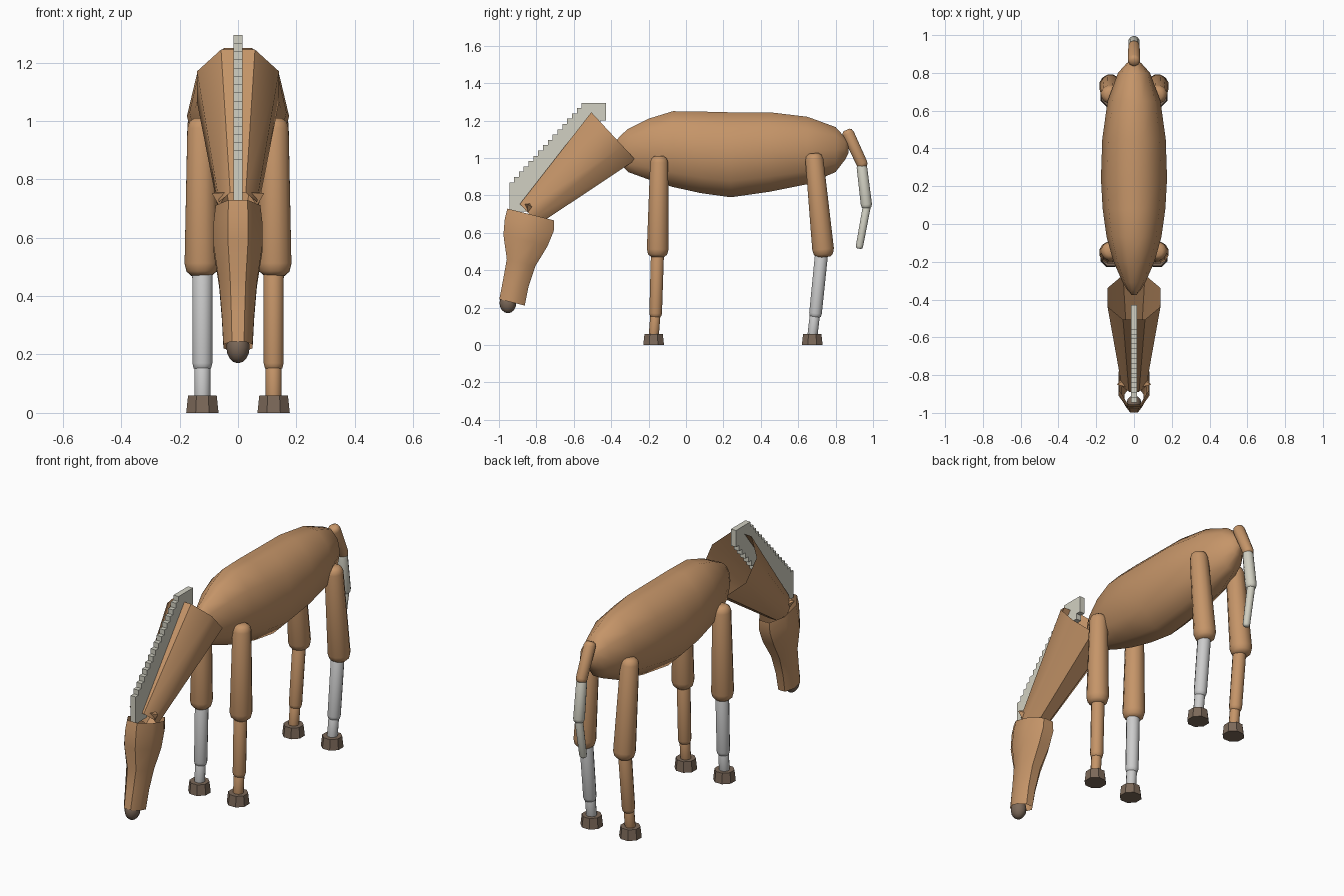
import bpy, bmesh
from math import sin, cos, pi
from mathutils import Vector

if "Cube" in bpy.data.objects:
    bpy.data.objects.remove(bpy.data.objects["Cube"])


def mat(name, col):
    m = bpy.data.materials.new(name)
    m.diffuse_color = (*col, 1)
    m.use_nodes = True
    m.node_tree.nodes["Principled BSDF"].inputs["Base Color"].default_value = m.diffuse_color
    return m


COAT = mat("coat", (0.56, 0.30, 0.14))
HAIR = mat("hair", (0.64, 0.63, 0.54))
HORN = mat("horn", (0.20, 0.14, 0.10))


def finish(name, bm, material, smooth=True):
    bmesh.ops.recalc_face_normals(bm, faces=bm.faces)
    me = bpy.data.meshes.new(name)
    bm.to_mesh(me)
    bm.free()
    ob = bpy.data.objects.new(name, me)
    bpy.context.collection.objects.link(ob)
    if material:
        me.materials.append(material)
    if smooth:
        bpy.ops.object.select_all(action='DESELECT')
        ob.select_set(True)
        bpy.context.view_layer.objects.active = ob
        bpy.ops.object.shade_smooth_by_angle(angle=0.8)
    return ob


def loft(name, rings, material, axis=None, x=0, n=8, caps=True, smooth=True):
    """Rings of (y, z, half width in x, half depth) along one axis in the yz plane."""
    bm = bmesh.new()
    a = axis or (rings[-1][0] - rings[0][0], rings[-1][1] - rings[0][1])
    t = Vector((0, *a)).normalized()
    up = Vector((0, -t.z, t.y))
    loops = []
    for y, z, rx, rn in rings:
        loops.append([bm.verts.new(Vector((x + rx * sin((k + .5) * 2 * pi / n), y, z))
                                   + up * rn * cos((k + .5) * 2 * pi / n)) for k in range(n)])
    for p, q in zip(loops, loops[1:]):
        for k in range(n):
            j = (k + 1) % n
            bm.faces.new((p[k], p[j], q[j], q[k]))
    if caps:
        bm.faces.new(loops[0])
        bm.faces.new(loops[-1])
    return finish(name, bm, material, smooth)


def limb(name, p, q, r0, r1, material, x=0):
    """Tapered rod with rounded ends."""
    p, q = Vector(p), Vector(q)
    d = (q - p).normalized()
    spots = [(p, r0 * .5, r0), (p + d * r0 * .25, r0 * .85, 0), (p + d * r0 * .7, r0, 0),
             (q - d * r1 * .7, r1, 0), (q - d * r1 * .25, r1 * .88, 0), (q, r1 * .6, 0)]
    return loft(name, [(c.x, c.y, r, r) for c, r, _ in spots], material, x=x, n=12)


# Body: ten-sided barrel from (y, top, bottom, half width)
profile = [(-.375, 1.09, 1.03, .012), (-.35, 1.12, .97, .035), (-.31, 1.155, .925, .06),
           (-.2, 1.21, .885, .108), (-.07, 1.25, .845, .145), (.08, 1.248, .812, .166),
           (.24, 1.244, .79, .175), (.45, 1.244, .82, .168), (.65, 1.22, .86, .14),
           (.8, 1.165, .925, .085), (.85, 1.11, .99, .04), (.87, 1.08, 1.03, .015)]
loft("body", [(y, (t + b) / 2, w, (t - b) / 2 / cos(pi / 10)) for y, t, b, w in profile],
     COAT, axis=(1, 0), n=10)

# Neck and head: open tubes
loft("neck", [(-.388, 1.117, .152, .188), (-.838, .7, .07, .08)], COAT, caps=False)
loft("head", [(-.83, .698, .083, .14), (-.838, .642, .09, .146), (-.858, .56, .09, .132),
              (-.882, .44, .07, .085), (-.91, .33, .06, .076), (-.93, .228, .054, .076)],
     COAT, axis=(-.12, -.475), n=8, caps=False)

# Muzzle
bm = bmesh.new()
bmesh.ops.create_uvsphere(bm, u_segments=12, v_segments=8, radius=1)
for v in bm.verts:
    v.co = Vector((v.co.x * .04, v.co.y * .045 - .952, v.co.z * .055 + .225))
finish("muzzle", bm, HORN)

# Ears: small four-sided spikes pointing outward
for s, side in ((1, "right"), (-1, "left")):
    bm = bmesh.new()
    base = [bm.verts.new((s * (.055 + dx), -.835 + dy, .74 + dz)) for dx, dy, dz in
            ((-.02, -.03, .015), (.01, -.01, -.03), (.0, .03, -.01), (-.02, .02, .02))]
    tip = bm.verts.new((s * .09, -.85, .752))
    bm.faces.new(base)
    for k in range(4):
        bm.faces.new((base[k], base[(k + 1) % 4], tip))
    finish("ear_" + side, bm, COAT, False)

# Mane: row of overlapping upright blocks
N = 16
for i in range(N):
    f = i / (N - 1)
    y0, z1 = -.558 - .387 * f, 1.295 - .425 * f
    w, h = .13 - .03 * f, .095 + .06 * f
    bm = bmesh.new()
    bmesh.ops.create_cube(bm, size=1)
    for v in bm.verts:
        v.co = Vector((v.co.x * .032, y0 + w / 2 + v.co.y * w, z1 - h / 2 + v.co.z * h))
    finish(f"mane_{i + 1}", bm, HAIR, False)

# Tail
limb("tail_top", (.858, 1.15), (.95, .95), .033, .031, COAT)
limb("tail_middle", (.938, .97), (.967, .73), .029, .031, HAIR)
limb("tail_tip", (.968, .75), (.925, .515), .022, .02, HAIR)

# Legs: hip, knee, ankle and foot positions in y; one lower leg per pair is grey
for pair, hip, knee, knee2, ankle, foot, grey in (
        ("front", -.143, -.152, -.152, -.163, -.173, -1),
        ("hind", .683, .737, .727, .69, .675, 1)):
    for s, side in ((1, "right"), (-1, "left")):
        x = s * .122
        low = None if s == grey else COAT
        tag = f"{pair}_{side}"
        limb("upper_leg_" + tag, (hip, 1.01 if pair == "front" else 1.025), (knee, .47),
             .05, .06, COAT, s * .125)
        limb("lower_leg_" + tag, (knee2, .51), (ankle, .145), .036, .035, low, x)
        limb("pastern_" + tag, (ankle, .17), (foot, .04), .028, .028, low, x)
        loft("hoof_" + tag, [(foot, 0, .06, .06), (foot, .06, .053, .053)], HORN,
             axis=(0, 1), x=x, smooth=False)
